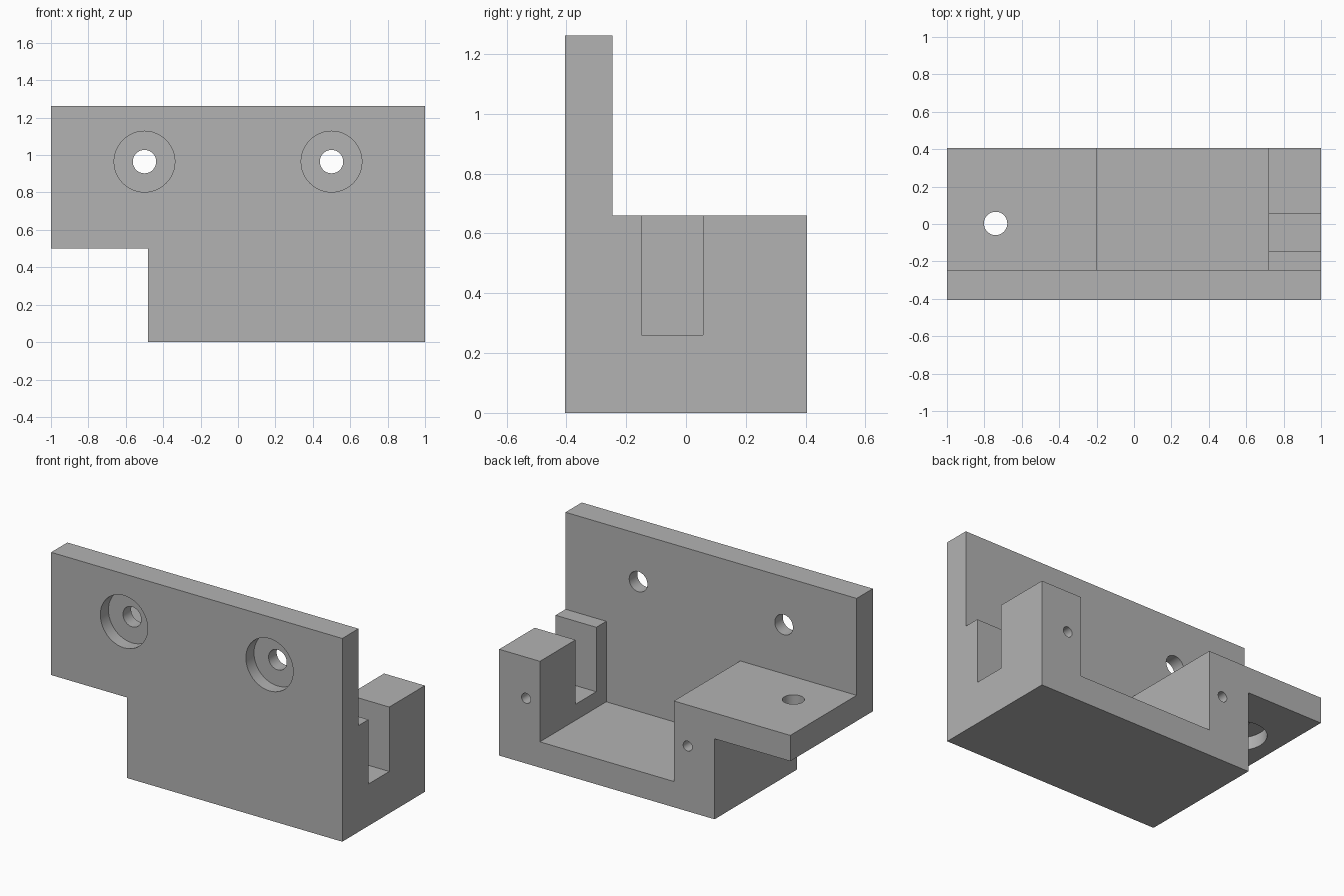
import bpy, bmesh, math
from mathutils import Matrix, Vector

if "Cube" in bpy.data.objects:
    bpy.data.objects.remove(bpy.data.objects["Cube"], do_unlink=True)

grey = bpy.data.materials.new("plain_grey")
grey.use_nodes = True
colour = (0.45, 0.45, 0.45, 1)
grey.diffuse_color = colour
grey.node_tree.nodes["Principled BSDF"].inputs["Base Color"].default_value = colour


def finish(name, bm):
    bmesh.ops.recalc_face_normals(bm, faces=bm.faces)
    mesh = bpy.data.meshes.new(name)
    bm.to_mesh(mesh)
    bm.free()
    mesh.materials.append(grey)
    ob = bpy.data.objects.new(name, mesh)
    bpy.context.collection.objects.link(ob)
    return ob


def extrude_xz(name, outline, y0, y1):
    """Front outline pushed from y0 back to y1."""
    bm = bmesh.new()
    face = bm.faces.new([bm.verts.new((x, y0, z)) for x, z in outline])
    new = bmesh.ops.extrude_face_region(bm, geom=[face])["geom"]
    verts = [v for v in new if isinstance(v, bmesh.types.BMVert)]
    bmesh.ops.translate(bm, verts=verts, vec=(0, y1 - y0, 0))
    return finish(name, bm)


def cylinder(name, start, end, radius):
    start, end = Vector(start), Vector(end)
    axis = end - start
    turn = Vector((0, 0, 1)).rotation_difference(axis).to_matrix().to_4x4()
    bm = bmesh.new()
    bmesh.ops.create_cone(bm, cap_ends=True, segments=48, radius1=radius, radius2=radius,
                          depth=axis.length,
                          matrix=Matrix.Translation((start + end) / 2) @ turn)
    return finish(name, bm)


def combine(target, tool, operation):
    """Apply an exact boolean and discard the tool."""
    mod = target.modifiers.new(tool.name, "BOOLEAN")
    mod.operation, mod.solver, mod.object = operation, "EXACT", tool
    bpy.context.view_layer.update()
    graph = bpy.context.evaluated_depsgraph_get()
    mesh = bpy.data.meshes.new_from_object(target.evaluated_get(graph))
    target.modifiers.clear()
    target.data = mesh
    bpy.data.objects.remove(tool, do_unlink=True)


FRONT, PLATE_BACK, BACK = -0.405, -0.246, 0.405
TOP, DECK, SHELF = 1.262, 0.66, 0.5
NOTCH, POCKET_L, POCKET_R, FLOOR = -0.48, -0.2, 0.72, 0.16

# Upright plate with the corner notch
bracket = extrude_xz("mounting_bracket", [
    (-1, SHELF), (NOTCH, SHELF), (NOTCH, 0), (1, 0), (1, TOP), (-1, TOP)],
    FRONT, PLATE_BACK)

# Body behind the plate: shelf, two blocks and the open pocket between them
body = extrude_xz("body", [
    (-1, SHELF), (NOTCH, SHELF), (NOTCH, 0), (1, 0), (1, DECK), (POCKET_R, DECK),
    (POCKET_R, FLOOR), (POCKET_L, FLOOR), (POCKET_L, DECK), (-1, DECK)],
    PLATE_BACK, BACK)
combine(bracket, body, "UNION")

# Slot through the left block
slot = extrude_xz("slot", [(0.6, 0.26), (1.1, 0.26), (1.1, 0.8), (0.6, 0.8)], -0.148, 0.056)
combine(bracket, slot, "DIFFERENCE")

# Counterbored holes in the plate
for x in (-0.5, 0.5):
    for radius, end in ((0.0625, -0.2), (0.1625, -0.325)):
        combine(bracket, cylinder("plate_bore", (x, -0.5, 0.965), (x, end, 0.965), radius),
                "DIFFERENCE")

# Shelf hole, counterbored from below
for radius, end in ((0.0625, 0.8), (0.1625, 0.58)):
    combine(bracket, cylinder("shelf_bore", (-0.74, 0.003, 0.4), (-0.74, 0.003, end), radius),
            "DIFFERENCE")

# Small blind screw holes in the back of the blocks
for x in (-0.295, 0.815):
    combine(bracket, cylinder("screw_hole", (x, 0.5, 0.405), (x, 0.105, 0.405), 0.031),
            "DIFFERENCE")

# Smooth bores, crisp edges
bpy.ops.object.select_all(action="DESELECT")
bracket.select_set(True)
bpy.context.view_layer.objects.active = bracket
bpy.ops.object.shade_smooth_by_angle(angle=math.radians(30))
